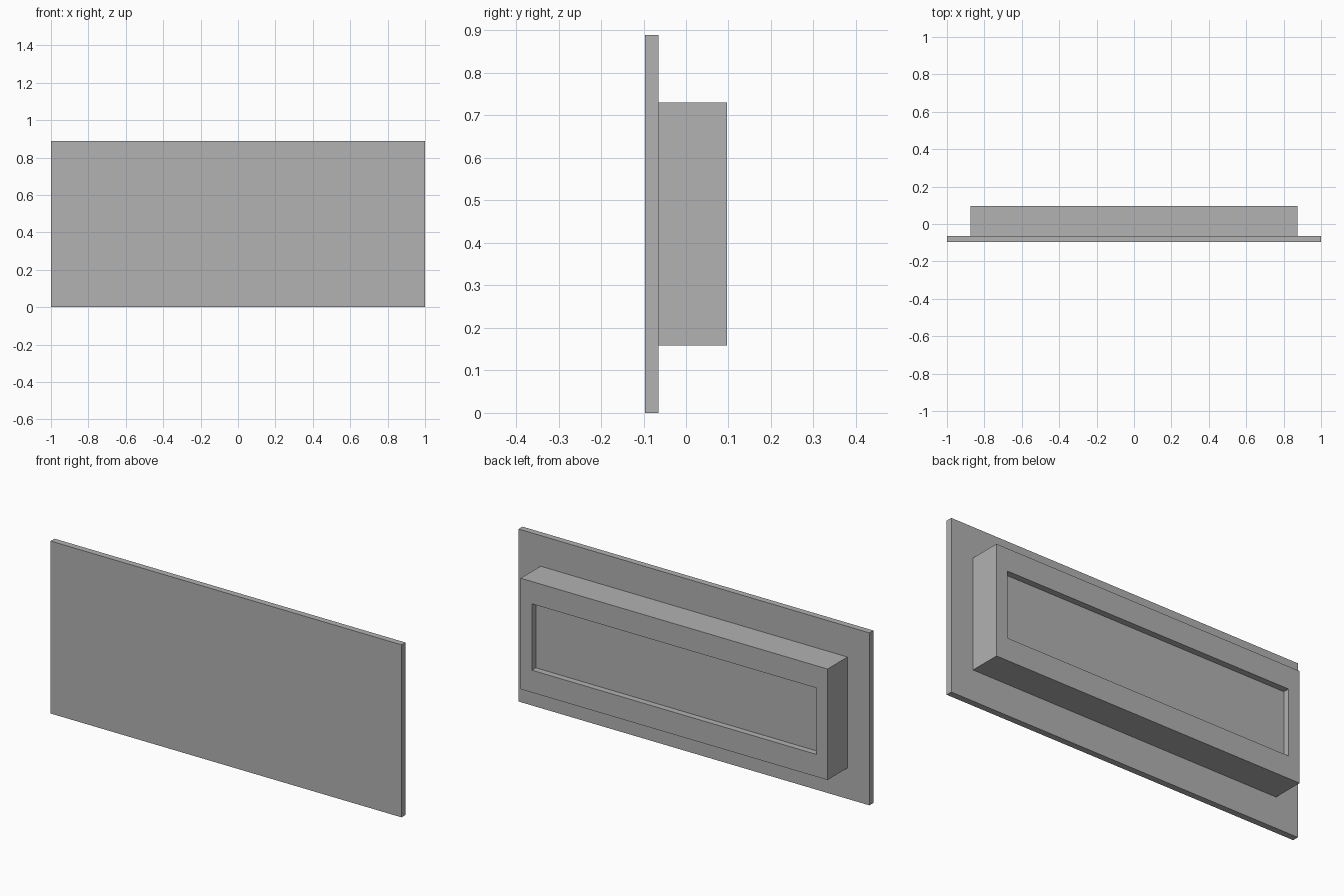
import bpy
import bmesh
from mathutils import Vector

cube = bpy.data.objects.get("Cube")
if cube:
    bpy.data.objects.remove(cube, do_unlink=True)

# Single flat grey finish
grey = bpy.data.materials.new("plain_grey")
grey.use_nodes = True
colour = (0.445, 0.445, 0.445, 1.0)
grey.diffuse_color = colour
grey.node_tree.nodes["Principled BSDF"].inputs["Base Color"].default_value = colour


def box_mesh(low, high):
    """Return a bmesh box spanning two opposite corners."""
    low, high = Vector(low), Vector(high)
    bm = bmesh.new()
    bmesh.ops.create_cube(bm, size=1)
    bmesh.ops.scale(bm, vec=high - low, verts=bm.verts)
    bmesh.ops.translate(bm, vec=(low + high) / 2, verts=bm.verts)
    return bm


def finish(bm, name):
    """Turn a bmesh into a named, coloured object."""
    bmesh.ops.recalc_face_normals(bm, faces=bm.faces)
    mesh = bpy.data.meshes.new(name)
    bm.to_mesh(mesh)
    bm.free()
    mesh.materials.append(grey)
    obj = bpy.data.objects.new(name, mesh)
    bpy.context.collection.objects.link(obj)
    return obj


FRONT, JOIN, BACK = -0.097, -0.065, 0.097

# Thin front panel
finish(box_mesh((-1, FRONT, 0), (1, JOIN, 0.889)), "front_panel")

# Rear housing, its back face inset and pushed in as a shallow recess
bm = box_mesh((-0.875, JOIN, 0.159), (0.875, BACK, 0.731))
bm.normal_update()
back_face = max(bm.faces, key=lambda f: f.normal.y)
centre = back_face.calc_center_median()
border_x, border_z, depth = 0.064, 0.115, 0.032
bmesh.ops.inset_individual(bm, faces=[back_face], thickness=0.05)
rim = list(back_face.verts)
for v in rim:
    v.co.x = (0.875 - border_x) * (1 if v.co.x > 0 else -1)
    v.co.z = centre.z + (0.286 - border_z) * (1 if v.co.z > centre.z else -1)
floor = bmesh.ops.extrude_discrete_faces(bm, faces=[back_face])["faces"][0]
bmesh.ops.translate(bm, vec=(0, -depth, 0), verts=floor.verts)
finish(bm, "rear_housing")
